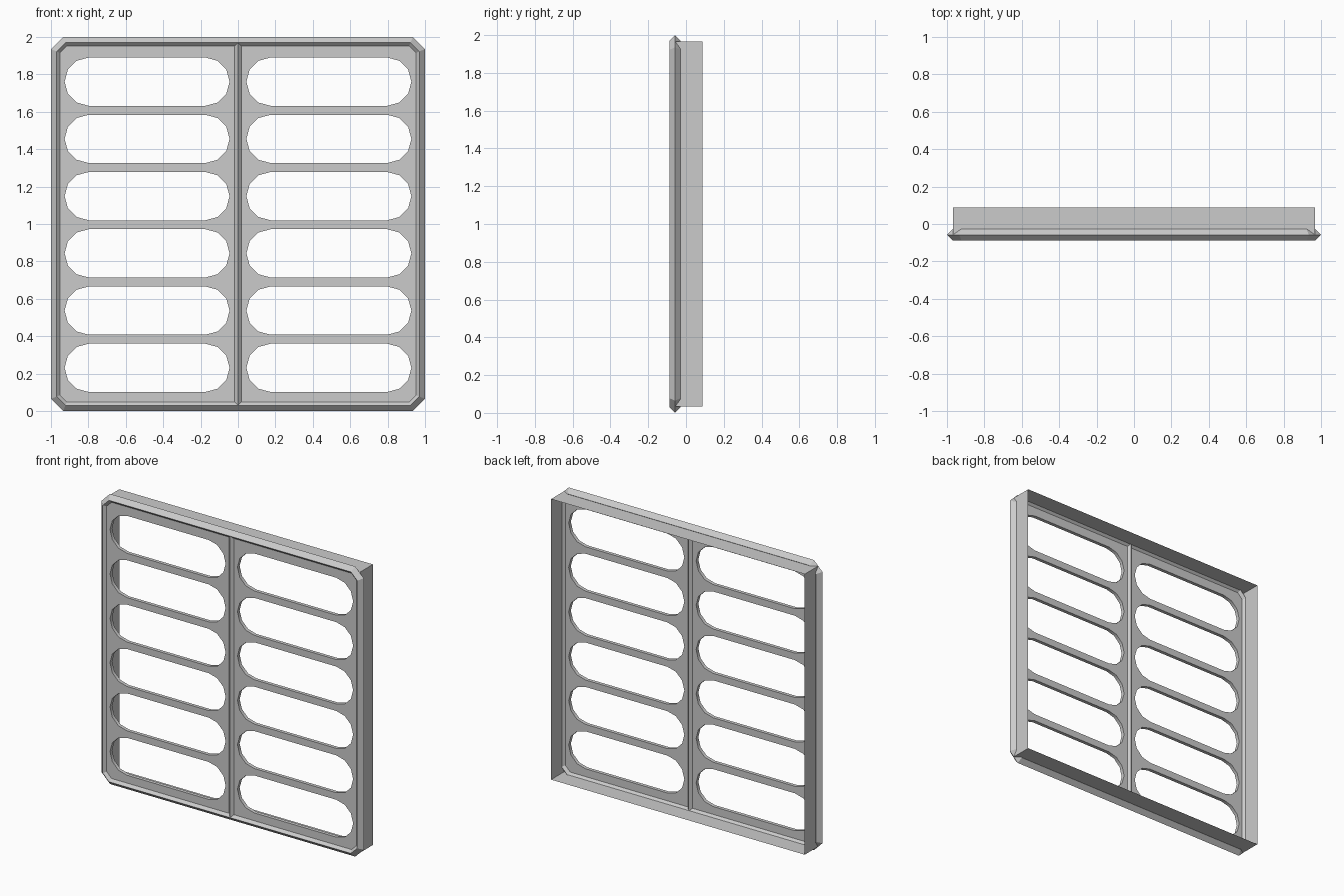
import bpy, bmesh, math

if "Cube" in bpy.data.objects:
    bpy.data.objects.remove(bpy.data.objects["Cube"])

grey = bpy.data.materials.new("light grey")
grey.diffuse_color = (0.6, 0.6, 0.6, 1)
grey.use_nodes = True
grey.node_tree.nodes["Principled BSDF"].inputs["Base Color"].default_value = grey.diffuse_color

MID, R = -0.058, 0.03      # depth of the frame's outer edge, bar radius
ZC = 1.0                   # height of the frame's centre


def octagon(inset):
    """Square outline with cut corners, moved inward evenly."""
    w = 1 - inset
    a = w - (0.065 - inset * (2 - math.sqrt(2)))
    return [(w, -a), (w, a), (a, w), (-a, w), (-w, a), (-w, -a), (-a, -w), (a, -w)]


def loft(name, loops, close_profile=False):
    """Skin closed loops of points one after another."""
    bm = bmesh.new()
    rings = [[bm.verts.new(p) for p in loop] for loop in loops]
    pairs = list(zip(rings, rings[1:]))
    if close_profile:
        pairs.append((rings[-1], rings[0]))
    for a, b in pairs:
        n = len(a)
        for i in range(n):
            j = (i + 1) % n
            bm.faces.new((a[i], a[j], b[j], b[i]))
    bmesh.ops.recalc_face_normals(bm, faces=bm.faces)
    mesh = bpy.data.meshes.new(name)
    bm.to_mesh(mesh)
    bm.free()
    mesh.materials.append(grey)
    ob = bpy.data.objects.new(name, mesh)
    bpy.context.collection.objects.link(ob)
    return ob


# Front frame: diamond section swept round the cut-corner square
section = [(0, MID), (R, MID - R), (2 * R, MID), (R, MID + R)]
loft("front_frame",
     [[(x, y, ZC + z) for x, z in octagon(d)] for d, y in section], True)

# Centre bar: the same diamond section, running between top and bottom
diamond = [(R, MID), (0, MID - R), (-R, MID), (0, MID + R)]
ends = [0.94, 0.97, 0.94, 0.97]      # pointed ends mitred into the frame
loft("centre_bar",
     [[(x, y, ZC + s * e) for (x, y), e in zip(diamond, ends)] for s in (-1, 1)])

# Rear sleeve: thin square surround open at front and back
S = 0.967
corners = [(-S, -S), (S, -S), (S, S), (-S, S)]
loft("rear_sleeve", [[(x, y, ZC + z) for x, z in corners] for y in (MID, 0.088)])

# Slotted panel: filled outline with two columns of six rounded slots
curve = bpy.data.curves.new("slotted_panel", 'CURVE')
curve.dimensions = '2D'
curve.fill_mode = 'BOTH'
curve.extrude = 0.012


def add_outline(points):
    spline = curve.splines.new('POLY')
    spline.points.add(len(points) - 1)
    for p, (x, z) in zip(spline.points, points):
        p.co = (x, z, 0, 1)
    spline.use_cyclic_u = True


def slot(cx, cz, half_straight=0.312, r=0.129):
    pts = []
    for side, start in ((1, -90), (-1, 90)):
        for k in range(7):
            t = math.radians(start + 30 * k)
            pts.append((cx + side * half_straight + r * math.cos(t), cz + r * math.sin(t)))
    return pts


add_outline(octagon(0.045))
for cx in (-0.486, 0.486):
    for row in range(6):
        add_outline(slot(cx, (row - 2.5) * 0.306 - 0.004))

panel = bpy.data.objects.new("slotted_panel", curve)
bpy.context.collection.objects.link(panel)
curve.materials.append(grey)
panel.rotation_euler = (math.pi / 2, 0, 0)
panel.location = (0, MID, ZC)
bpy.context.view_layer.objects.active = panel
panel.select_set(True)
bpy.ops.object.convert(target='MESH')
